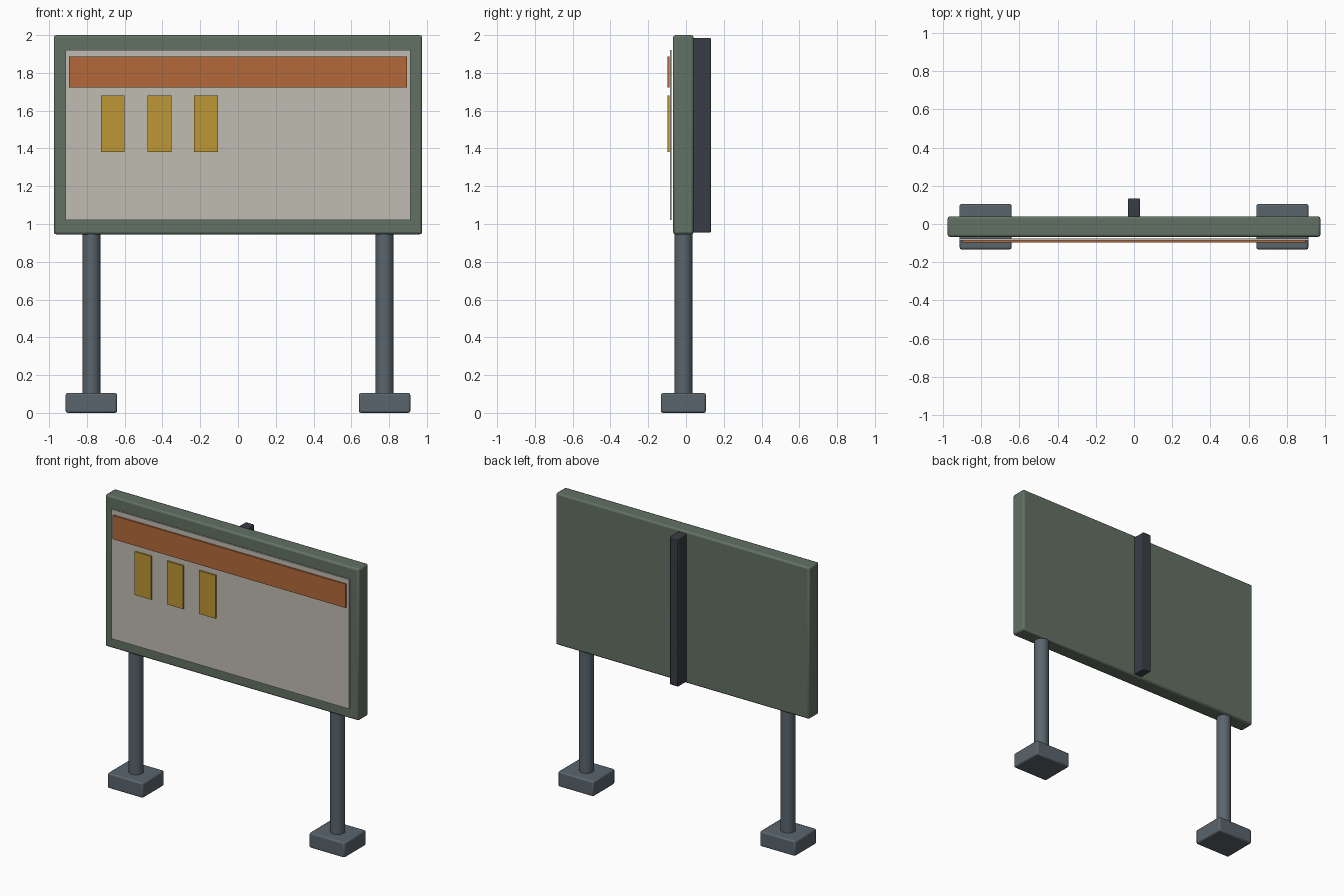
import bpy

if "Cube" in bpy.data.objects:
    bpy.data.objects.remove(bpy.data.objects["Cube"])


def material(name, rgb):
    # sRGB 0-255 to linear
    lin = [(c / 255 / 12.92) if c < 11 else ((c / 255 + 0.055) / 1.055) ** 2.4 for c in rgb]
    m = bpy.data.materials.new(name)
    m.diffuse_color = (*lin, 1)
    m.use_nodes = True
    m.node_tree.nodes["Principled BSDF"].inputs["Base Color"].default_value = m.diffuse_color
    return m


GREEN = material("frame green", (98, 113, 99))
CREAM = material("board cream", (192, 189, 177))
ORANGE = material("header orange", (180, 105, 58))
YELLOW = material("notice yellow", (190, 150, 53))
STEEL = material("steel grey", (90, 101, 109))
DARK = material("dark steel", (57, 61, 69))


def finish(ob, name, mat, bevel):
    ob.name = name
    ob.data.materials.append(mat)
    if bevel:
        mod = ob.modifiers.new("Bevel", 'BEVEL')
        mod.width = bevel
        mod.segments = 2
        mod.limit_method = 'ANGLE'
    bpy.ops.object.shade_smooth_by_angle()
    return ob


def box(name, x, y, z, mat, bevel=0.0):
    """Box from (min, max) ranges along each axis."""
    bpy.ops.mesh.primitive_cube_add(size=1, location=[sum(r) / 2 for r in (x, y, z)])
    ob = bpy.context.object
    ob.scale = [r[1] - r[0] for r in (x, y, z)]
    bpy.ops.object.transform_apply(location=False, rotation=False, scale=True)
    return finish(ob, name, mat, bevel)


# Board: backing frame, display face, header band
box("frame", (-0.975, 0.975), (-0.068, 0.04), (0.945, 2.0), GREEN, 0.012)
box("display_face", (-0.913, 0.913), (-0.086, -0.076), (1.02, 1.92), CREAM)
box("header_band", (-0.896, 0.896), (-0.098, -0.087), (1.722, 1.887), ORANGE)

# Three pinned notices
for i in range(3):
    cx = -0.663 + i * 0.247
    box(f"notice_{i + 1}", (cx - 0.063, cx + 0.063), (-0.098, -0.087), (1.38, 1.68), YELLOW)

# Rear stiffener
box("rear_spine", (-0.032, 0.032), (0.036, 0.133), (0.955, 1.985), DARK, 0.006)

# Posts and footings on both sides
for side, cx in (("left", -0.776), ("right", 0.776)):
    bpy.ops.mesh.primitive_cylinder_add(vertices=24, radius=0.048, depth=0.90,
                                        location=(cx, -0.014, 0.53))
    finish(bpy.context.object, f"{side}_post", STEEL, 0)
    box(f"{side}_footing", (cx - 0.136, cx + 0.136), (-0.133, 0.105), (0, 0.105), STEEL, 0.01)
